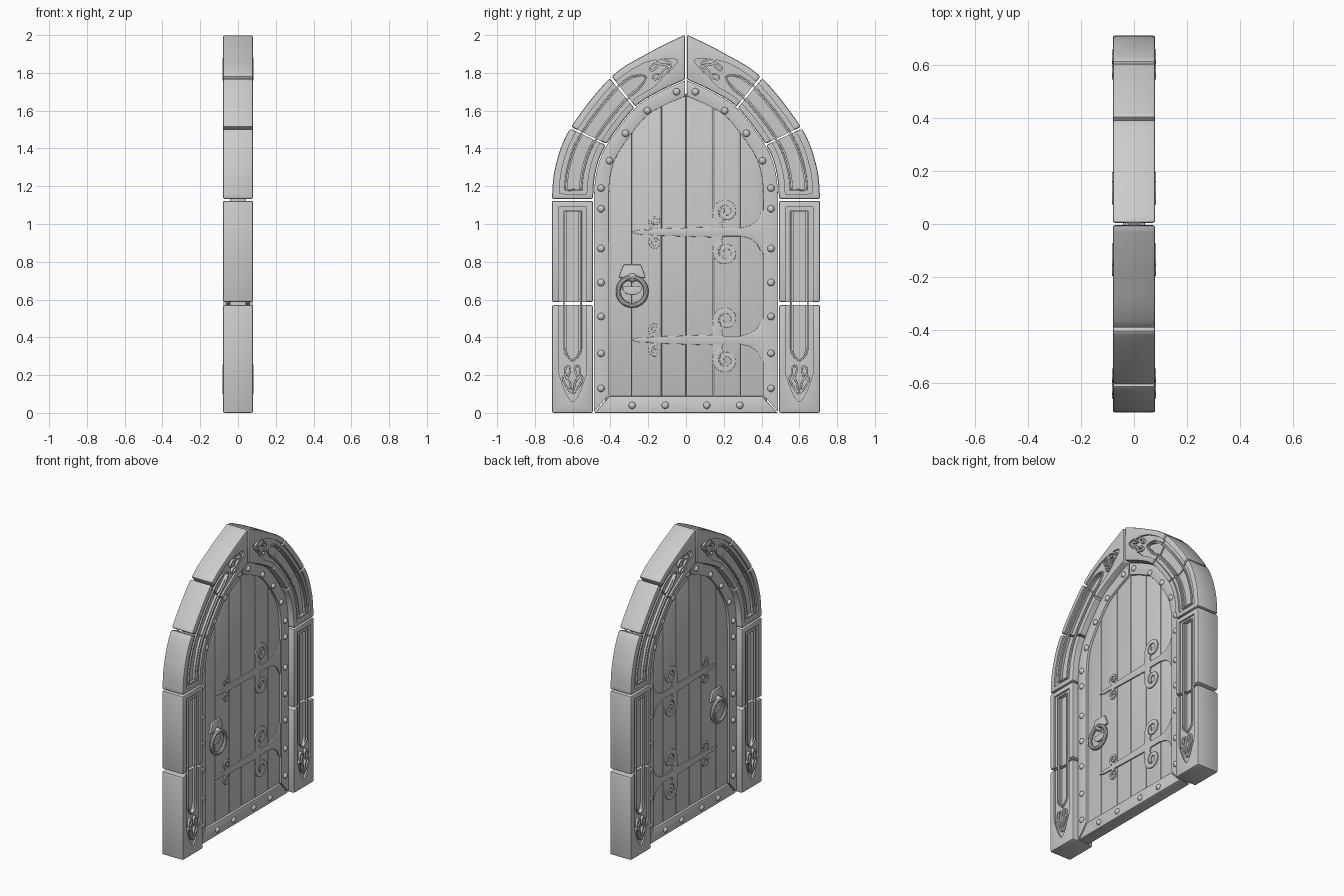
import bpy, bmesh, math
from mathutils import Matrix, Vector

if "Cube" in bpy.data.objects:
    bpy.data.objects.remove(bpy.data.objects["Cube"])

mat = bpy.data.materials.new("plain grey")
mat.use_nodes = True
GREY = (0.6, 0.6, 0.6, 1)
mat.diffuse_color = GREY
mat.node_tree.nodes["Principled BSDF"].inputs["Base Color"].default_value = GREY

parts, cutters = [], []
BASE = 1.125          # height where the arch springs
STONE, FRAME, PLANK = 0.08, 0.042, 0.026   # half depths

# Arch edges as (y, z), both running from the springing to the apex
OUTER = [(.71, .95), (.71, BASE), (.69, 1.31), (.61, 1.51), (.40, 1.775), (.2, 1.905), (0, 2.004), (-.2, 2.09)]
INNER = [(.49, .95), (.49, BASE), (.475, 1.28), (.42, 1.42), (.27, 1.615), (.14, 1.70), (0, 1.765), (-.14, 1.83)]


def spline(pts, u):
    i = min(int(u), len(pts) - 4)
    f = u - i
    a, b, c, d = (Vector(p) for p in pts[i:i + 4])
    return b + (c - a) * f / 2 + (a - 2.5 * b + 2 * c - d / 2) * f**2 + (1.5 * (b - c) + (d - a) / 2) * f**3


def path(u, t):
    """u runs up the jamb (negative) then round the arch, t runs from inner to outer edge."""
    if u <= 0:
        return Vector((.49 + .22 * t, BASE + u))
    return spline(INNER, u).lerp(spline(OUTER, u), t)


def span(a, b, n):
    return [a + (b - a) * i / n for i in range(n + 1)]


def finish(name, bm, mirror="", bevel=0, cuts=()):
    bmesh.ops.recalc_face_normals(bm, faces=bm.faces)
    me = bpy.data.meshes.new(name)
    bm.to_mesh(me)
    bm.free()
    ob = bpy.data.objects.new(name, me)
    bpy.context.scene.collection.objects.link(ob)
    me.materials.append(mat)
    if bevel:
        m = ob.modifiers.new("bevel", 'BEVEL')
        m.width, m.segments, m.angle_limit = bevel, 2, math.radians(40)
    for c in cuts:
        m = ob.modifiers.new("cut", 'BOOLEAN')
        m.operation, m.solver, m.object = 'DIFFERENCE', 'EXACT', c
    if mirror:
        m = ob.modifiers.new("mirror", 'MIRROR')
        m.use_axis = ("x" in mirror, "y" in mirror, False)
        m.use_mirror_merge = False
    parts.append(ob)
    return ob


def add_strip(bm, left, right, x0, x1, closed=False):
    """Solid band between two matching rows of (y, z) points."""
    rows = [[bm.verts.new((x, p[0], p[1])) for x, p in ((x0, l), (x0, r), (x1, r), (x1, l))]
            for l, r in zip(left, right)]
    n = len(rows)
    for i in range(n if closed else n - 1):
        a, b = rows[i], rows[(i + 1) % n]
        for k in range(4):
            bm.faces.new((a[k], a[(k + 1) % 4], b[(k + 1) % 4], b[k]))
    if not closed:
        bm.faces.new(rows[0])
        bm.faces.new(rows[-1])


def strip(name, left, right, x0, x1, **kw):
    bm = bmesh.new()
    add_strip(bm, left, right, x0, x1)
    return finish(name, bm, **kw)


def add_ribbon(bm, pts, w0, w1, x0, x1, closed=False):
    pts = [Vector(p) for p in pts]
    n, left, right = len(pts), [], []
    for i, p in enumerate(pts):
        d = (pts[(i + 1) % n] - pts[i - 1]) if closed else (pts[min(i + 1, n - 1)] - pts[max(i - 1, 0)])
        side = Vector((-d.y, d.x)).normalized() * (w0 + (w1 - w0) * i / (n - 1)) / 2
        left.append(p + side)
        right.append(p - side)
    add_strip(bm, left, right, x0, x1, closed)


# Cutters: wide shallow panel with a pointed end, and a deeper central slot
def panel(name, us, half, taper, depth):
    end = us[-1]
    wid = [half * min(1, max(.02, abs(u - end) / taper)) ** .6 for u in us]
    ob = strip(name, [path(u, .5 - w) for u, w in zip(us, wid)],
               [path(u, .5 + w) for u, w in zip(us, wid)], STONE - depth, .12, mirror="x")
    ob.hide_render = True
    parts.remove(ob)
    cutters.append(ob)
    return ob


ranges = {"jamb": (-.035, -1.065, .15, -.055, -.85, .05), "arch": (.2, 4.72, .9, .32, 3.75, .4)}
cuts = {}
for key, (a, b, tp, c, d, tp2) in ranges.items():
    cuts[key] = [panel(key + "_panel_cutter", span(a, b, 48), .33, tp, .012),
                 panel(key + "_slot_cutter", span(c, d, 40), .14, tp2, .028)]

# Stone blocks of the surround
joints = [("lower_jamb", -BASE, -.55, .005, "jamb"), ("upper_jamb", -.54, 0, .002, "jamb"),
          ("arch_lower_stone", .02, 2, .022, "arch"), ("arch_middle_stone", 2, 3, .018, "arch"),
          ("arch_top_stone", 3, 5, .03, "arch")]
for name, a, b, gap, key in joints:
    us = span(a + (0 if a == -BASE else gap), b - gap, 14 if key == "arch" else 1)
    strip(name, [path(u, .012) for u in us], [path(u, 1) for u in us], -STONE, STONE,
          mirror="y", bevel=.009, cuts=cuts[key])

# Raised bead round each slot and leaf tracery at the pointed ends
for key, (a, b, tp, c, d, tp2) in ranges.items():
    bm = bmesh.new()
    us = span(c, d, 36)
    for s in (-1, 1):
        edge = [path(u, .5 + s * .2 * min(1, abs(u - d) / tp2) ** .6) for u in us]
        add_ribbon(bm, edge, .009, .009, STONE - .02, STONE - .002)
    add_ribbon(bm, [path(c, .3), path(c, .7)], .009, .009, STONE - .02, STONE - .002)
    finish(key + "_slot_bead", bm, mirror="xy", bevel=.002)
    bm = bmesh.new()
    k = 1 if key == "jamb" else -4.2
    for s in (-1, 1):
        for base, length, off, lean, fat in ((.045, .09, .03, .17, .09), (.12, .07, .14, -.03, .08)):
            loop = []
            for q in span(0, math.tau, 20)[:-1]:
                along = (1 - math.cos(q)) / 2
                t = .5 + s * (off + lean * along + fat * math.sin(q) * math.sin(q / 2))
                loop.append(path(b + k * (base + length * along), t))
            add_ribbon(bm, loop, .01, .01, STONE - .02, STONE + .003, closed=True)
    finish(key + "_leaf_tracery", bm, mirror="xy", bevel=.002)

# Riveted inner frame with mitred bottom rail
RIM = -.36
us = [-BASE + .09] + span(0, 4.96, 40)
strip("door_frame", [(.412, .092)] + [path(u, RIM) for u in us], [(.488, .004)] + [path(u, -.01) for u in us],
      -FRAME, FRAME, mirror="y", bevel=.006)
strip("bottom_rail", [(-.404, .09), (.404, .09)], [(-.484, 0), (.484, 0)], -FRAME, FRAME, bevel=.006)

bm = bmesh.new()
rivets = [(.45, z) for z in (.13, .315, .51, .69, .87, 1.08, 1.19)]
rivets += [(.405, 1.335), (.32, 1.48), (.205, 1.6), (.05, 1.7), (.285, .04), (.11, .04)]
for y, z in rivets:
    place = Matrix.Translation((FRAME, y, z)) @ Matrix.Diagonal((.8, 1, 1, 1))
    bmesh.ops.create_uvsphere(bm, u_segments=14, v_segments=8, radius=.019, matrix=place)
finish("rivets", bm, mirror="xy")

# Vertical planks, each cut to the arch at its top
rim = [path(u, RIM + .06) for u in span(0, 5, 100)]


def top(y):
    return min(rim, key=lambda p: abs(p.x - abs(y))).y


seams = [-.43, -.285, -.13, 0, .145, .285, .43]
for i, (a, b) in enumerate(zip(seams, seams[1:])):
    ys = span(a + .001, b - .001, 8)
    strip(f"plank_{i + 1}", [(y, .06) for y in ys], [(y, top(y)) for y in ys], -PLANK, PLANK, bevel=.005)

# Strap hinges with scrolls and flared roots
X0, X1 = PLANK - .006, PLANK + .008


def scroll(bm, cy, cz, r, start, turns, w, s, zc):
    pts = []
    for f in span(0, 1, 30):
        q = start - f * turns * math.tau
        rad = r * (1 - .72 * f)
        pts.append((cy + rad * math.cos(q), zc + s * (cz + rad * math.sin(q))))
    add_ribbon(bm, pts, w, w * .6, X0, X1)


for name, zc in (("upper_hinge", .957), ("lower_hinge", .386)):
    bm = bmesh.new()
    bar = [(-.29, .004), (-.24, .014), (-.2, .012), (-.17, .018), (.14, .028), (.2, .022),
           (.29, .022), (.34, .035), (.375, .06), (.395, .1), (.412, .118)]
    add_strip(bm, [(y, zc + h) for y, h in bar], [(y, zc - h) for y, h in bar], X0, X1)
    for s in (-1, 1):
        scroll(bm, .212, .108, .062, math.radians(250), 1.35, .034, s, zc)
        scroll(bm, -.162, .056, .034, math.radians(290), 1.25, .018, s, zc)
        add_strip(bm, [(.14, zc), (.14, zc + s * .08)], [(.2, zc), (.19, zc + s * .05)], X0, X1)
    finish(name, bm, mirror="x", bevel=.002)

# Ring handle, its backplate, boss and rest
HY = -.285
strip("handle_plate", [(HY - .07, .715), (HY - .065, .735), (HY - .045, .785)],
      [(HY + .07, .715), (HY + .065, .735), (HY + .045, .785)], X0, PLANK + .014, mirror="x", bevel=.004)
qs = span(0, math.pi, 16)
strip("handle_rest", [(HY + .05 * math.cos(q), .67) for q in qs],
      [(HY + .05 * math.cos(q), .655 - .03 * math.sin(q)) for q in qs], X0, PLANK + .012, mirror="x", bevel=.003)
bm = bmesh.new()
bmesh.ops.create_uvsphere(bm, u_segments=16, v_segments=10, radius=.024,
                          matrix=Matrix.Translation((PLANK + .014, HY, .715)))
finish("handle_boss", bm, mirror="x")
bm = bmesh.new()
rows = [[bm.verts.new((PLANK + .026 + .013 * math.sin(p), HY + (.074 + .013 * math.cos(p)) * math.cos(q),
                       .643 + (.074 + .013 * math.cos(p)) * math.sin(q)))
         for p in span(0, math.tau, 10)[:-1]] for q in span(0, math.tau, 40)[:-1]]
for i, row in enumerate(rows):
    nxt = rows[(i + 1) % len(rows)]
    for j in range(len(row)):
        k = (j + 1) % len(row)
        bm.faces.new((row[j], row[k], nxt[k], nxt[j]))
finish("handle_ring", bm, mirror="x")

# Bake modifiers, drop the cutters, shade smooth with sharp edges
bpy.context.view_layer.update()
bpy.ops.object.select_all(action='DESELECT')
for ob in parts:
    ob.select_set(True)
bpy.context.view_layer.objects.active = parts[0]
bpy.ops.object.convert(target='MESH')
bpy.ops.object.shade_smooth_by_angle(angle=math.radians(35))
for c in cutters:
    bpy.data.objects.remove(c)
